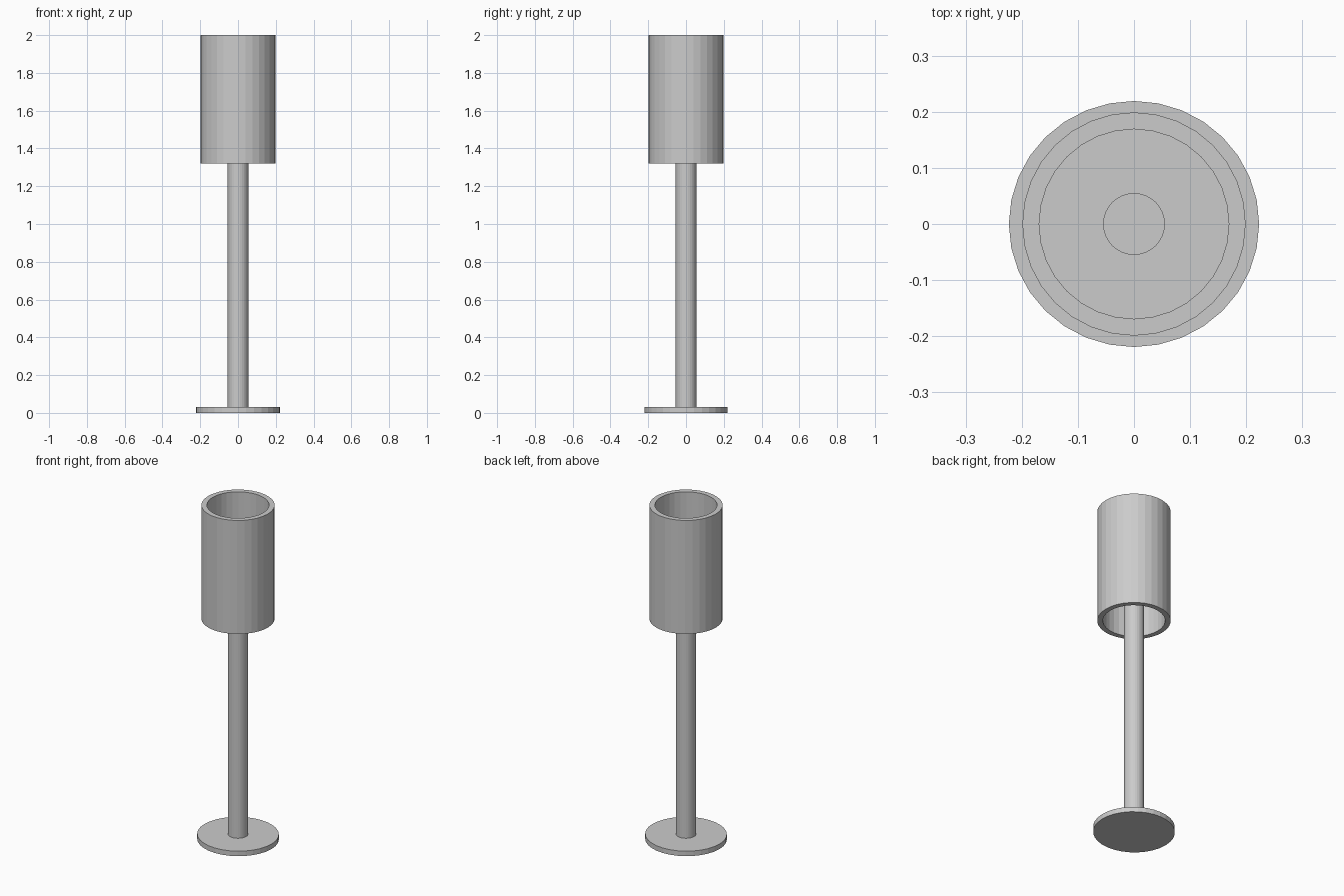
import bpy, bmesh
from math import cos, sin, pi

if "Cube" in bpy.data.objects:
    bpy.data.objects.remove(bpy.data.objects["Cube"])

SIDES = 32


def lathe(name, profile, closed=False, sy=1.0):
    """Revolve (radius, z) points; closed joins last ring to first, else ends are capped."""
    bm = bmesh.new()
    rings = [[bm.verts.new((r * cos(2 * pi * i / SIDES), sy * r * sin(2 * pi * i / SIDES), z))
              for i in range(SIDES)] for r, z in profile]
    pairs = list(zip(rings, rings[1:]))
    if closed:
        pairs.append((rings[-1], rings[0]))
    else:
        bm.faces.new(rings[0])
        bm.faces.new(rings[-1])
    for a, b in pairs:
        for i in range(SIDES):
            j = (i + 1) % SIDES
            bm.faces.new((a[i], a[j], b[j], b[i]))
    bmesh.ops.recalc_face_normals(bm, faces=bm.faces)
    mesh = bpy.data.meshes.new(name)
    bm.to_mesh(mesh)
    bm.free()
    ob = bpy.data.objects.new(name, mesh)
    bpy.context.collection.objects.link(ob)
    return ob


# Flat foot disc, very slightly narrower front to back
lathe("base", [(0.223, 0.0), (0.223, 0.03)], sy=0.983)

# Pole, ending inside the shade
lathe("pole", [(0.055, 0.03), (0.055, 1.66)])

# Thick tube shade, open at both ends
lathe("shade", [(0.199, 1.32), (0.199, 2.0), (0.169, 2.0), (0.169, 1.32)], closed=True)
